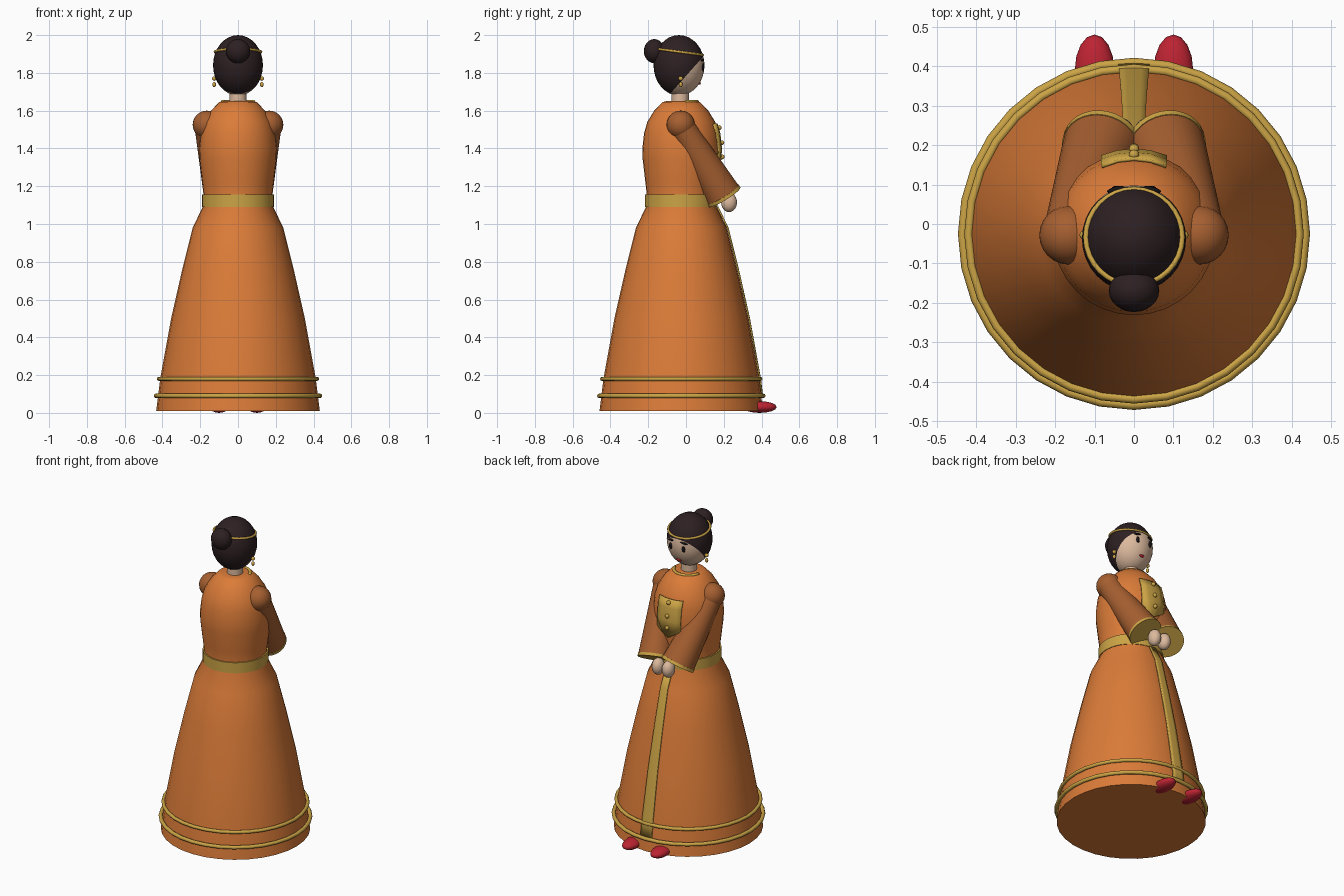
import bpy, bmesh, math
from mathutils import Vector

if "Cube" in bpy.data.objects:
    bpy.data.objects.remove(bpy.data.objects["Cube"])

CY = -0.025  # body axis


def material(name, r, g, b):
    m = bpy.data.materials.new(name)
    m.use_nodes = True
    m.diffuse_color = (r, g, b, 1)
    m.node_tree.nodes["Principled BSDF"].inputs["Base Color"].default_value = (r, g, b, 1)
    return m


ORANGE = material("orange cloth", 0.71, 0.20, 0.04)
BROWN = material("sleeve brown", 0.38, 0.115, 0.03)
GOLD = material("gold trim", 0.60, 0.37, 0.06)
SKIN = material("skin", 0.72, 0.49, 0.34)
HAIR = material("dark hair", 0.026, 0.014, 0.016)
BLACK = material("eye black", 0.008, 0.006, 0.008)
RED = material("red", 0.51, 0.017, 0.032)


def finish(name, mat, angle=40):
    ob = bpy.context.object
    ob.name = name
    ob.data.materials.append(mat)
    bpy.ops.object.shade_smooth_by_angle(angle=math.radians(angle))
    return ob


def from_bmesh(name, bm, mat):
    bmesh.ops.recalc_face_normals(bm, faces=bm.faces)
    me = bpy.data.meshes.new(name)
    bm.to_mesh(me)
    bm.free()
    ob = bpy.data.objects.new(name, me)
    bpy.context.collection.objects.link(ob)
    bpy.ops.object.select_all(action='DESELECT')
    bpy.context.view_layer.objects.active = ob
    ob.select_set(True)
    return finish(name, mat)


def ball(name, mat, loc, size, rot=(0, 0, 0), seg=24):
    bpy.ops.mesh.primitive_uv_sphere_add(segments=seg, ring_count=seg // 2,
                                         location=loc, rotation=rot)
    bpy.context.object.scale = size
    bpy.ops.object.transform_apply(location=False, rotation=False, scale=True)
    return finish(name, mat, 60)


def ring(name, mat, loc, major, minor, rot=(0, 0, 0)):
    bpy.ops.mesh.primitive_torus_add(major_radius=major, minor_radius=minor, major_segments=32,
                                     minor_segments=8, location=loc, rotation=rot)
    return finish(name, mat, 60)


def cone(name, mat, a, b, r1, r2):
    a, b = Vector(a), Vector(b)
    bpy.ops.mesh.primitive_cone_add(vertices=32, radius1=r1, radius2=r2, depth=(b - a).length,
                                    location=(a + b) / 2)
    bpy.context.object.rotation_euler = (b - a).to_track_quat('Z', 'Y').to_euler()
    return finish(name, mat)


# Dress: one lathed profile of (radius, height)
PROFILE = [(0.433, 0.01), (0.412, 0.18), (0.354, 0.5), (0.295, 0.76), (0.24, 0.98),
           (0.187, 1.09), (0.183, 1.16), (0.19, 1.22), (0.204, 1.34), (0.206, 1.40),
           (0.197, 1.48), (0.18, 1.54), (0.143, 1.60), (0.10, 1.645), (0.08, 1.65)]


def radius_at(z):
    for (r0, z0), (r1, z1) in zip(PROFILE, PROFILE[1:]):
        if z0 <= z <= z1:
            return r0 + (r1 - r0) * (z - z0) / (z1 - z0)
    return PROFILE[-1][0]


bm = bmesh.new()
loops = []
for r, z in PROFILE:
    angles = [2 * math.pi * i / 32 for i in range(32)]
    loops.append([bm.verts.new((r * math.cos(a), CY + r * math.sin(a), z)) for a in angles])
for lo, hi in zip(loops, loops[1:]):
    for i in range(32):
        j = (i + 1) % 32
        bm.faces.new((lo[i], lo[j], hi[j], hi[i]))
bm.faces.new(loops[0])
bm.faces.new(loops[-1])
from_bmesh("dress", bm, ORANGE)


def plate(name, mat, rows, width, bottom_drop=0.0):
    """Thin plate hugging the dress front; width(z) is its half width."""
    bm = bmesh.new()
    grid = []
    for k, z in enumerate(rows):
        line = []
        for t in (-1, -0.5, 0, 0.5, 1):
            zz = z - bottom_drop * (1 - abs(t)) if k == 0 else z
            r, x = radius_at(zz) + 0.006, t * width(z)
            line.append(bm.verts.new((x, CY + math.sqrt(r * r - x * x), zz)))
        grid.append(line)
    for lo, hi in zip(grid, grid[1:]):
        for i in range(4):
            bm.faces.new((lo[i], lo[i + 1], hi[i + 1], hi[i]))
    ob = from_bmesh(name, bm, mat)
    mod = ob.modifiers.new("thickness", 'SOLIDIFY')
    mod.thickness = 0.008
    mod.offset = 0


plate("skirt_stripe", GOLD, [0.1, 0.18, 0.5, 0.76, 0.98, 1.09], lambda z: 0.041 - 0.016 * z)
plate("chest_panel", GOLD, [1.34, 1.40, 1.48, 1.53], lambda z: 0.082, 0.05)
for i, z in enumerate((1.355, 1.43, 1.51)):
    ball(f"button_{i + 1}", GOLD, (0, CY + radius_at(z) + 0.012, z), (0.013,) * 3, seg=12)

# Gold trim on waist and hem
cone("waist_band", GOLD, (0, CY, 1.09), (0, CY, 1.157), 0.191, 0.191)
ring("hem_ring_lower", GOLD, (0, CY, 0.09), 0.434, 0.012)
ring("hem_ring_upper", GOLD, (0, CY, 0.18), 0.419, 0.011)

# Neck and half collar at the front
cone("neck", SKIN, (0, -0.03, 1.62), (0, -0.03, 1.72), 0.046, 0.046)
collar = ring("collar", GOLD, (0, CY, 1.648), 0.085, 0.009)
bm = bmesh.new()
bm.from_mesh(collar.data)
bmesh.ops.bisect_plane(bm, geom=bm.verts[:] + bm.edges[:] + bm.faces[:], plane_co=(0, 0.02, 0),
                       plane_no=(0, 1, 0), clear_inner=True)
bmesh.ops.holes_fill(bm, edges=bm.edges[:])
bm.to_mesh(collar.data)
bm.free()

# Head: one ellipsoid cut along a slanted hairline
HEAD = Vector((0, -0.037, 1.84))
SIZE = Vector((0.132, 0.135, 0.16))
head = ball("head", SKIN, HEAD, SIZE, seg=32)
head.data.materials.append(HAIR)
bm = bmesh.new()
bm.from_mesh(head.data)
point = Vector((0, 0.09, 1.885)) - HEAD
normal = Vector((0, -0.185, 0.165)).normalized()
bmesh.ops.bisect_plane(bm, geom=bm.verts[:] + bm.edges[:] + bm.faces[:],
                       plane_co=point, plane_no=normal)
for f in bm.faces:
    f.material_index = int((f.calc_center_median() - point).dot(normal) > 0)
bm.to_mesh(head.data)
bm.free()

ball("hair_bun", HAIR, (0, -0.168, 1.915), (0.064, 0.055, 0.064))
ring("circlet", GOLD, (0, -0.033, 1.911), 0.122, 0.007, (math.radians(-7.5), 0, 0))


def face_y(x, z):
    k = 1 - (x / SIZE.x) ** 2 - ((z - HEAD.z) / SIZE.z) ** 2
    return HEAD.y + SIZE.y * math.sqrt(k)


ball("mouth", RED, (0, face_y(0, 1.745), 1.745), (0.018, 0.007, 0.008), seg=12)

# Paired parts
for side, s in (("left", -1), ("right", 1)):
    # the figure faces +y, so its own left is -x
    ball(side + "_eye", BLACK, (s * 0.045, face_y(0.045, 1.83), 1.83), (0.012, 0.007, 0.02), seg=12)
    ball(side + "_eyebrow", BLACK, (s * 0.046, face_y(0.046, 1.868), 1.868),
         (0.024, 0.007, 0.006), (0, s * 0.15, -s * 0.25), seg=12)
    ball(side + "_earring_stud", GOLD, (s * 0.126, -0.028, 1.77), (0.012,) * 3, seg=12)
    ball(side + "_earring_drop", GOLD, (s * 0.126, -0.028, 1.738), (0.01, 0.01, 0.014), seg=12)

    shoulder = Vector((s * 0.165, -0.028, 1.525))
    wrist = Vector((s * 0.08, 0.2, 1.143))
    along = (wrist - shoulder).normalized()
    ball(side + "_shoulder_puff", BROWN, shoulder, (0.075,) * 3)
    cone(side + "_sleeve", BROWN, shoulder, wrist - along * 0.015, 0.066, 0.099)
    cone(side + "_cuff", GOLD, wrist - along * 0.018, wrist, 0.101, 0.102)
    ball(side + "_hand", SKIN, (s * 0.036, 0.228, 1.115), (0.037, 0.042, 0.052))
    ball(side + "_shoe", RED, (s * 0.1, 0.39, 0.031), (0.05, 0.09, 0.031), seg=16)
